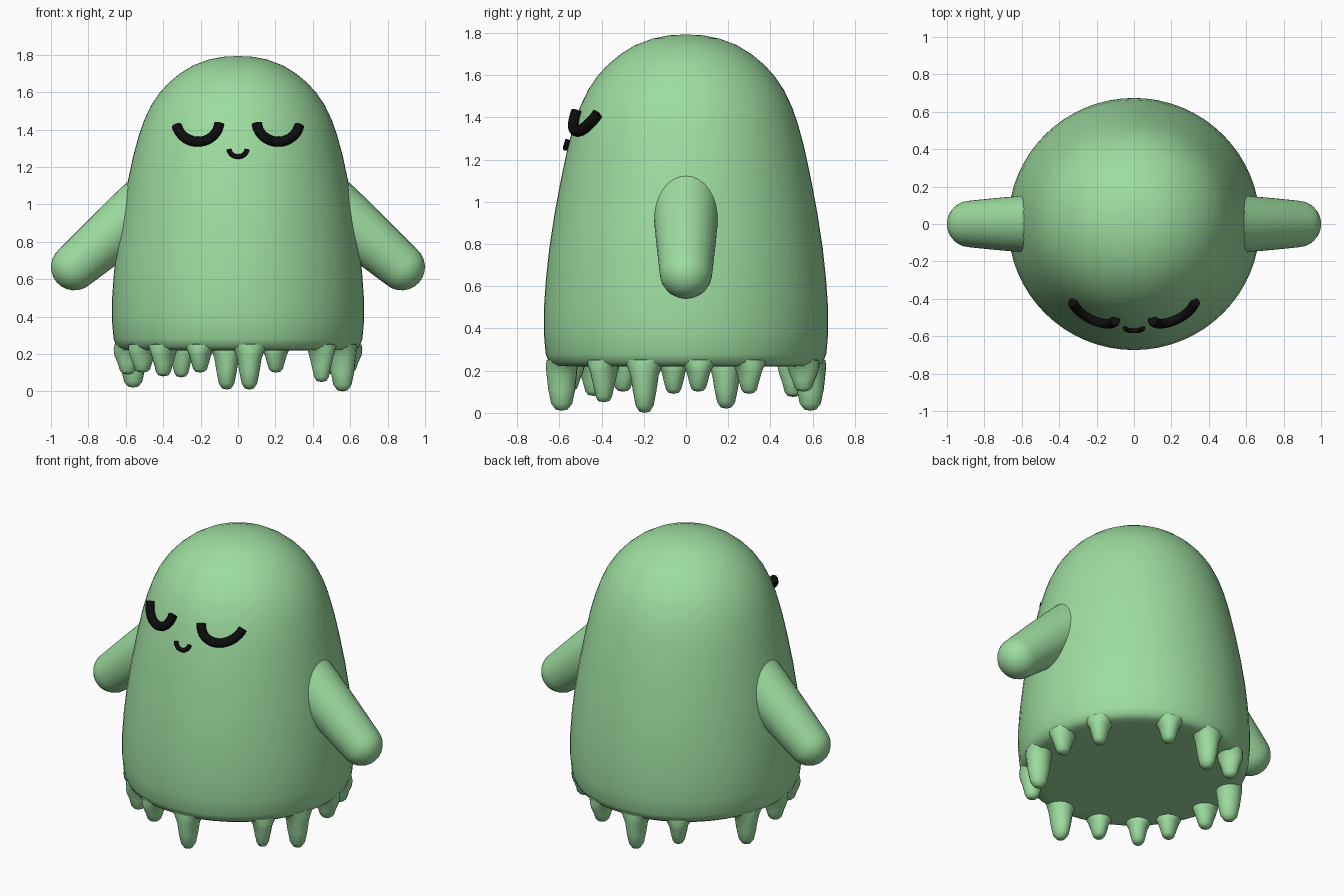
import bpy, bmesh
from math import sin, cos, pi, radians, sqrt, atan2, hypot
from mathutils import Matrix, Vector

if "Cube" in bpy.data.objects:
    bpy.data.objects.remove(bpy.data.objects["Cube"])


def material(name, rgb):
    m = bpy.data.materials.new(name)
    m.diffuse_color = (*rgb, 1)
    m.use_nodes = True
    m.node_tree.nodes["Principled BSDF"].inputs["Base Color"].default_value = m.diffuse_color
    return m


GREEN = material("soft_green", (0.34, 0.72, 0.35))
BLACK = material("black", (0.004, 0.004, 0.004))


def loft(name, rings, segs, matrix=Matrix(), mat=GREEN):
    """Elliptical rings (half_x, half_y, z) skinned from bottom to top; zero-size rings become poles."""
    bm = bmesh.new()
    loops = []
    for a, b, z in rings:
        n = 1 if a == 0 else segs
        loops.append([bm.verts.new((a * cos(2 * pi * i / segs), b * sin(2 * pi * i / segs), z))
                      for i in range(n)])
    for lo, hi in zip(loops, loops[1:]):
        for i in range(segs):
            j = (i + 1) % segs
            quad = [lo[i % len(lo)], lo[j % len(lo)], hi[j % len(hi)], hi[i % len(hi)]]
            bm.faces.new(list(dict.fromkeys(quad)))
    bmesh.ops.transform(bm, matrix=matrix, verts=bm.verts)
    bmesh.ops.recalc_face_normals(bm, faces=bm.faces)
    me = bpy.data.meshes.new(name)
    bm.to_mesh(me)
    bm.free()
    ob = bpy.data.objects.new(name, me)
    me.materials.append(mat)
    bpy.context.collection.objects.link(ob)
    bpy.ops.object.select_all(action='DESELECT')
    ob.select_set(True)
    bpy.context.view_layer.objects.active = ob
    bpy.ops.object.shade_smooth_by_angle(angle=radians(50))
    return ob


# Body: domed bell with a flat underside (radius, z)
PROFILE = [(0, .22), (.55, .22), (.62, .222), (.65, .24), (.665, .28), (.674, .38), (.673, .5),
           (.664, .63), (.648, .78), (.622, .95), (.59, 1.12), (.56, 1.26), (.53, 1.37),
           (.502, 1.45), (.464, 1.53), (.42, 1.595), (.37, 1.65), (.31, 1.7), (.24, 1.743),
           (.16, 1.773), (.08, 1.789), (0, 1.793)]
loft("body", [(r, r, z) for r, z in PROFILE], 64)

# Drips around the hem (x, y, tip height)
DRIPS = [(.06, -.58, .01), (.47, -.41, .05), (.57, -.2, .0), (.6, .06, .1), (.53, .31, .09),
         (.2, .55, .1), (-.06, .58, .01), (-.31, .52, .075), (-.56, .19, .02), (-.6, -.06, .09),
         (-.53, -.31, .1), (-.41, -.45, .08), (-.2, -.55, .1)]
for k, (x, y, tip) in enumerate(DRIPS):
    ang = atan2(y, x)
    s = 1.0 if tip < .04 else .85
    h = .21 - tip
    rings = [(0, 0, tip), (.028, .025, tip + .006), (.05 * s, .042 * s, tip + .17 * h),
             (.064 * s, .055 * s, tip + .5 * h), (.072, .066 * s, tip + .85 * h),
             (.076, .085 * s, .222), (.072, .11 * s, .25), (0, 0, .27)]
    place = Matrix.Translation((.592 * cos(ang), .592 * sin(ang), 0)) @ Matrix.Rotation(ang, 4, 'Z')
    loft(f"drip_{k + 1}", rings, 16, place)

# Arms: tapered capsules pointing down and outwards
for side, name in ((1, "arm_right"), (-1, "arm_left")):
    tip = Vector((.875 * side, 0, .665))
    axis = Vector((-.755 * side, 0, .656))
    cap = [(.125 * sin(radians(t)), -.125 * cos(radians(t))) for t in range(0, 91, 15)]
    rings = [(r, r, z) for r, z in cap + [(.14, .2), (.153, .4), (.158, .52), (0, .56)]]
    loft(name, rings, 32, Matrix.Translation(tip) @ axis.to_track_quat('Z', 'Y').to_matrix().to_4x4())


def body_radius(z):
    for (r0, z0), (r1, z1) in zip(PROFILE[3:], PROFILE[4:]):
        if z0 <= z <= z1:
            return r0 + (r1 - r0) * (z - z0) / (z1 - z0)


def face_arc(name, cx, cz, a, b, start, end, depth, lift):
    """Tube along an elliptical arc laid on the front of the body."""
    cu = bpy.data.curves.new(name, 'CURVE')
    cu.dimensions = '3D'
    cu.bevel_depth = depth
    cu.bevel_resolution = 4
    cu.use_fill_caps = True
    n = 20
    sp = cu.splines.new('POLY')
    sp.points.add(n)
    for i in range(n + 1):
        t = radians(start + (end - start) * i / n)
        x, z = cx + a * cos(t), cz + b * sin(t)
        y = -sqrt((body_radius(z) + lift) ** 2 - x * x)
        sp.points[i].co = (x, y, z, 1)
    cu.materials.append(BLACK)
    bpy.context.collection.objects.link(bpy.data.objects.new(name, cu))


# Closed eyes and smile
face_arc("eye_left", -.215, 1.443, .115, .108, 193, 354, .027, .018)
face_arc("eye_right", .215, 1.443, .115, .108, 186, 347, .027, .018)
face_arc("mouth", 0, 1.297, .048, .042, 185, 355, .013, .01)
